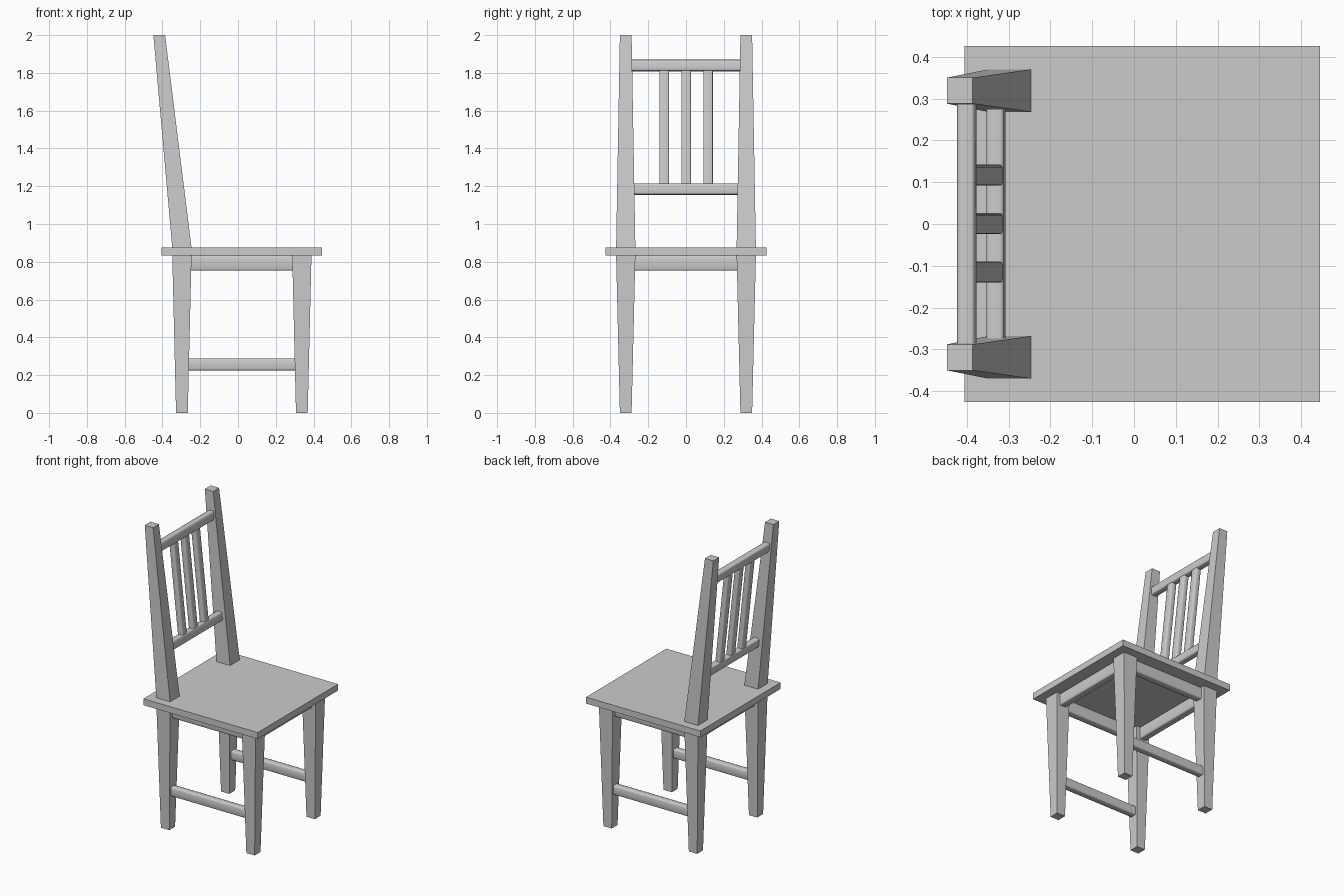
import bpy, bmesh, math
from mathutils import Matrix

if "Cube" in bpy.data.objects:
    bpy.data.objects.remove(bpy.data.objects["Cube"])

TILT = -math.atan(0.12 / 1.125)


def finish(name, bm, smooth=False):
    bmesh.ops.recalc_face_normals(bm, faces=bm.faces)
    mesh = bpy.data.meshes.new(name)
    bm.to_mesh(mesh)
    bm.free()
    ob = bpy.data.objects.new(name, mesh)
    bpy.context.collection.objects.link(ob)
    if smooth:
        bpy.ops.object.select_all(action='DESELECT')
        ob.select_set(True)
        bpy.context.view_layer.objects.active = ob
        bpy.ops.object.shade_smooth_by_angle(angle=math.radians(50))
    return ob


def taper(name, bottom, top, half_bottom, half_top):
    """Square post between two centres, with its own half width at each end."""
    bm = bmesh.new()
    rings = []
    for (x, y, z), h in ((bottom, half_bottom), (top, half_top)):
        rings.append([bm.verts.new((x + sx * h, y + sy * h, z))
                      for sx, sy in ((-1, -1), (1, -1), (1, 1), (-1, 1))])
    a, b = rings
    bm.faces.new(a[::-1])
    bm.faces.new(b)
    for i in range(4):
        j = (i + 1) % 4
        bm.faces.new((a[i], a[j], b[j], b[i]))
    return finish(name, bm)


def bar(name, centre, size, axis=None, tilt=0.0, bevel=0.008):
    """Box with its long edges (along axis) softened."""
    bm = bmesh.new()
    bmesh.ops.create_cube(bm, size=1, matrix=Matrix.Diagonal((*size, 1)))
    if axis is not None:
        edges = [e for e in bm.edges
                 if abs(e.verts[0].co[axis] - e.verts[1].co[axis]) > 1e-5]
        bmesh.ops.bevel(bm, geom=edges, offset=bevel, segments=2,
                        profile=0.5, affect='EDGES')
    ob = finish(name, bm, axis is not None)
    ob.location = centre
    ob.rotation_euler = (0, tilt, 0)
    return ob


def back_x(z):
    """Centre line of the leaning back."""
    return -0.297 - (z - 0.875) * 0.12 / 1.125


# Seat
bar("seat", (0.02, 0, 0.8535), (0.85, 0.852, 0.043))

for side, s in (("right", -1), ("left", 1)):
    y = 0.319 * s
    # Tapered legs and leaning back posts
    taper(f"front_leg_{side}", (0.338, y, 0), (0.338, y, 0.833), 0.031, 0.051)
    taper(f"back_leg_{side}", (-0.297, y, 0), (-0.297, y, 0.833), 0.031, 0.051)
    taper(f"back_post_{side}", (-0.297, y, 0.875), (-0.417, y, 2.0), 0.031 + 0.02, 0.031)
    # Side apron and stretcher
    bar(f"side_apron_{side}", (0.02, y, 0.793), (0.55, 0.05, 0.08), 0)
    bar(f"stretcher_{side}", (0.02, y, 0.256), (0.58, 0.046, 0.062), 0)

# Front and back aprons
for name, x in (("front_apron", 0.338), ("back_apron", -0.297)):
    bar(name, (x, 0, 0.793), (0.05, 0.56, 0.08), 1)

# Back rails
for name, z, length in (("lower_back_rail", 1.185, 0.56), ("top_back_rail", 1.839, 0.59)):
    bar(name, (back_x(z), 0, z), (0.042, length, 0.059), 1, TILT)

# Back slats
zm = 1.5125
for i in range(3):
    bar(f"back_slat_{i + 1}", (back_x(zm), 0.001 + (i - 1) * 0.116, zm),
        (0.036, 0.05, 0.61), 2, TILT, 0.006)
